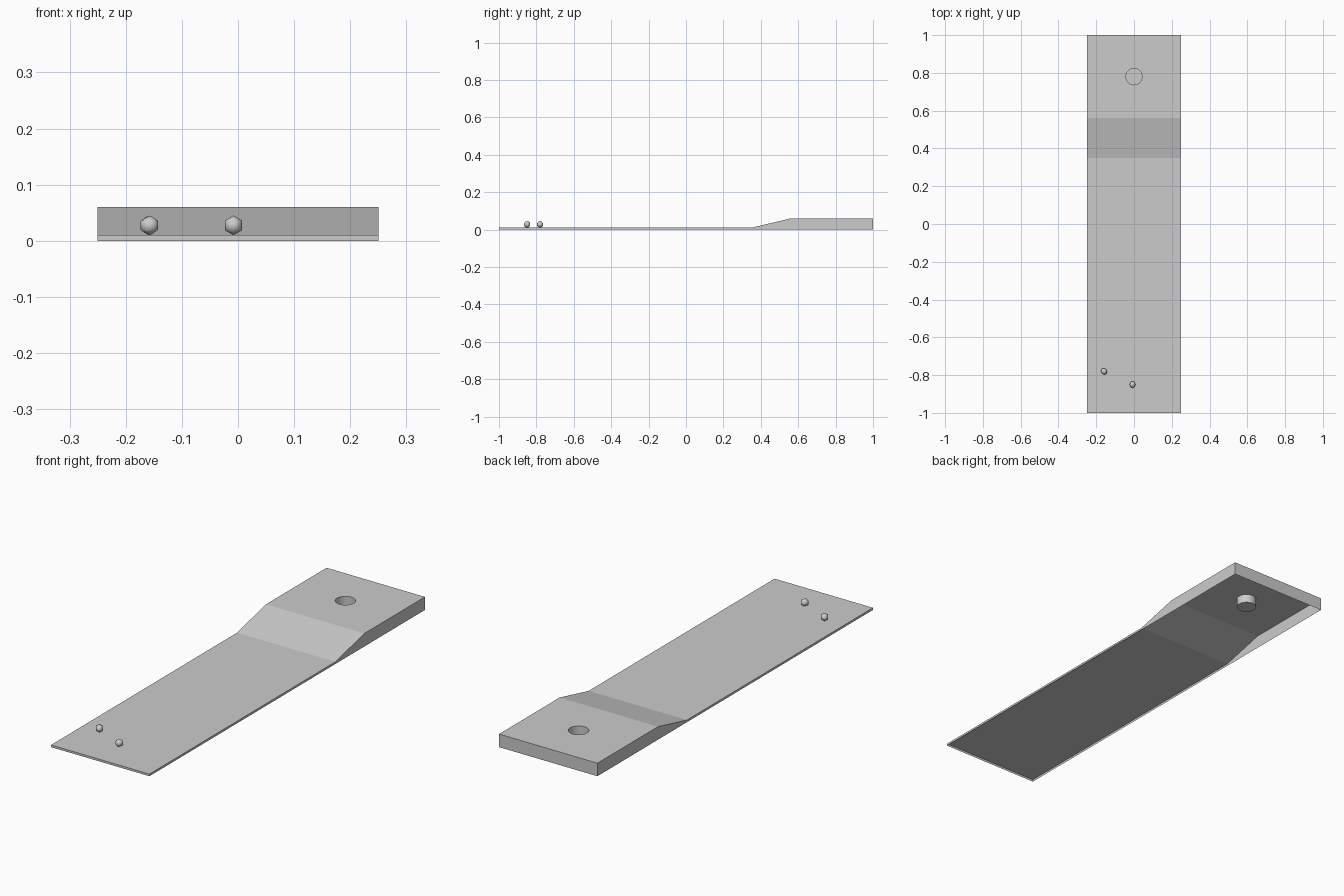
import bpy, bmesh, math
from mathutils import Matrix, Vector

if "Cube" in bpy.data.objects:
    bpy.data.objects.remove(bpy.data.objects["Cube"])

grey = bpy.data.materials.new("light grey")
grey.use_nodes = True
grey.diffuse_color = (0.6, 0.6, 0.6, 1)
grey.node_tree.nodes["Principled BSDF"].inputs["Base Color"].default_value = (0.6, 0.6, 0.6, 1)


def finish(bm, name):
    mesh = bpy.data.meshes.new(name)
    bm.to_mesh(mesh)
    bm.free()
    mesh.materials.append(grey)
    obj = bpy.data.objects.new(name, mesh)
    bpy.context.collection.objects.link(obj)
    return obj


# Lane shell: flat strip, ramp and raised pad, open underneath
HALF = 0.25
PROFILE = [(-1, 0.01), (0.35, 0.01), (0.56, 0.06), (1, 0.06)]
bm = bmesh.new()
left = [bm.verts.new((-HALF, y, z)) for y, z in PROFILE]
right = [bm.verts.new((HALF, y, z)) for y, z in PROFILE]
for i in range(2):
    bm.faces.new((left[i], right[i], right[i + 1], left[i + 1]))

# Pad top with a round opening, made as two halves
SIDES, RADIUS, CUP_Y, CUP_Z = 32, 0.043, 0.78, 0.02
rim = [bm.verts.new((RADIUS * math.sin(a), CUP_Y + RADIUS * math.cos(a), 0.06))
       for a in (2 * math.pi * i / SIDES for i in range(SIDES))]
mid = SIDES // 2
back = bm.verts.new((0, 1, 0.06))
ramp_top = bm.verts.new((0, PROFILE[2][0], 0.06))
bm.faces.new([back] + rim[:1] + rim[1:mid + 1] + [ramp_top, right[2], right[3]][0:3])
bm.faces.new([ramp_top] + rim[mid:] + [rim[0], back, left[3], left[2]])

# Skirt walls down to the ground
outline = left + [back] + right[::-1]
ground = [bm.verts.new((v.co.x, v.co.y, 0)) for v in outline]
for i in range(len(outline)):
    j = (i + 1) % len(outline)
    bm.faces.new((outline[i], outline[j], ground[j], ground[i]))

# Cup hanging below the opening
floor = [bm.verts.new((v.co.x, v.co.y, CUP_Z)) for v in rim]
for i in range(SIDES):
    j = (i + 1) % SIDES
    bm.faces.new((rim[i], rim[j], floor[j], floor[i]))
bm.faces.new(floor)
bmesh.ops.recalc_face_normals(bm, faces=bm.faces)
top = max(bm.faces, key=lambda f: f.calc_center_median().z)
if top.normal.z < 0:
    bmesh.ops.reverse_faces(bm, faces=bm.faces)
bmesh.ops.triangulate(bm, faces=[f for f in bm.faces if len(f.verts) > SIDES // 2])
lane = finish(bm, "lane")
bpy.ops.object.select_all(action="DESELECT")
lane.select_set(True)
bpy.context.view_layer.objects.active = lane
bpy.ops.object.shade_smooth_by_angle(angle=math.radians(13))

# Two small balls resting near the front
for name, spot, turn in (("centre_ball", (-0.008, -0.85, 0.0275), 0),
                         ("side_ball", (-0.158, -0.78, 0.0275), 40)):
    bm = bmesh.new()
    bmesh.ops.create_uvsphere(
        bm, u_segments=6, v_segments=6, radius=0.0175,
        matrix=Matrix.Translation(Vector(spot))
        @ Matrix.Rotation(math.radians(turn), 4, "Z")
        @ Matrix.Rotation(math.radians(90), 4, "X"))
    for f in bm.faces:
        f.smooth = True
    finish(bm, name)
